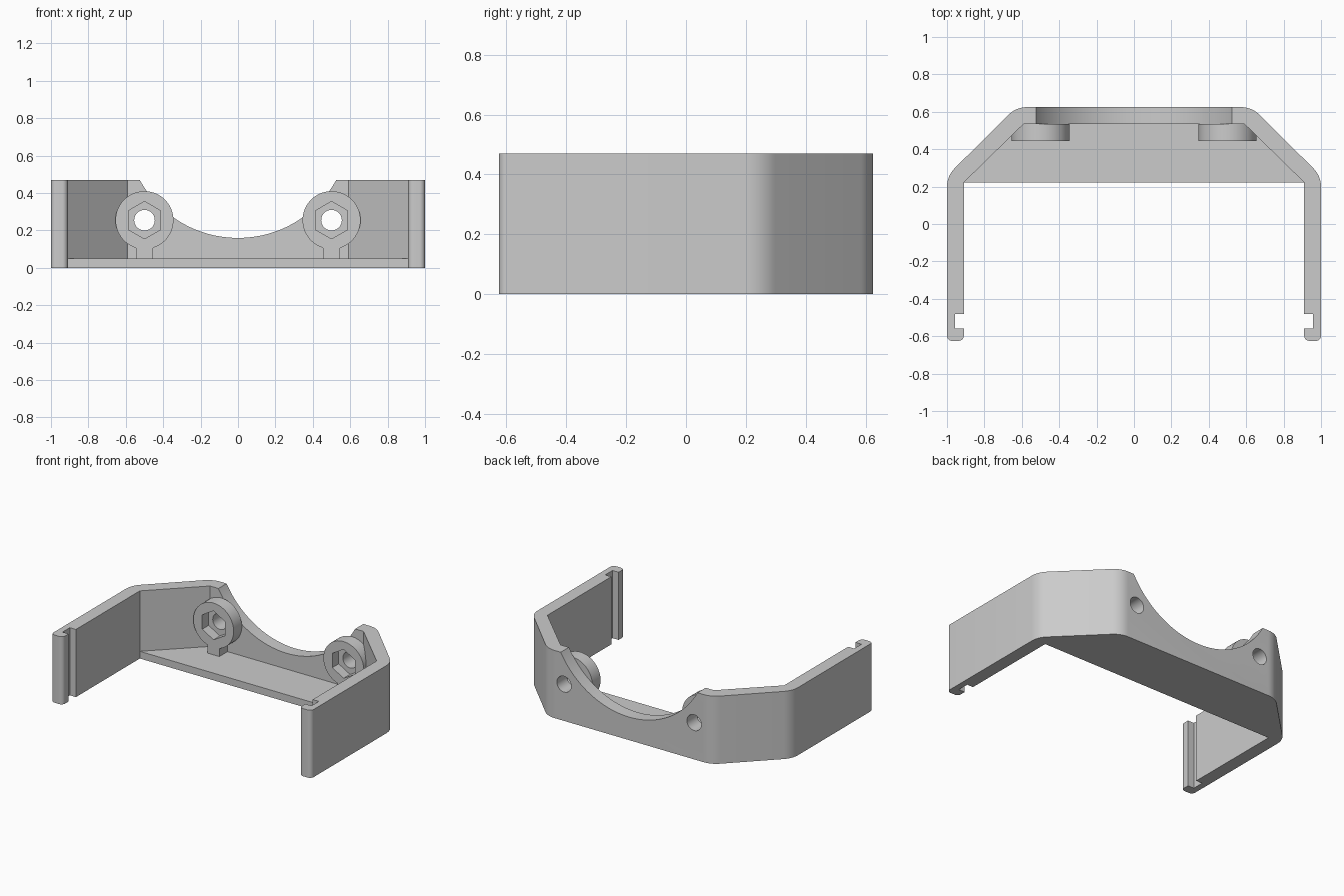
import bpy, bmesh
from math import sin, cos, tan, pi, radians
from mathutils import Vector

cube = bpy.data.objects.get("Cube")
if cube:
    bpy.data.objects.remove(cube, do_unlink=True)

HEIGHT, FLOOR = 0.47, 0.05
BACK_IN, BACK_OUT = 0.535, 0.625
BOSS_FRONT, BOSS_X, BOSS_Z = 0.445, 0.5, 0.255

grey = bpy.data.materials.new("light grey")
grey.use_nodes = True
grey.diffuse_color = (0.6, 0.6, 0.6, 1)
grey.node_tree.nodes["Principled BSDF"].inputs["Base Color"].default_value = (0.6, 0.6, 0.6, 1)


def fillet(corners, steps=8):
    """Round the (x, y, radius) corners of a closed outline."""
    out = []
    for i, (x, y, r) in enumerate(corners):
        p = Vector((x, y))
        if not r:
            out.append(p)
            continue
        a = (Vector(corners[i - 1][:2]) - p).normalized()
        b = (Vector(corners[(i + 1) % len(corners)][:2]) - p).normalized()
        half = a.angle(b) / 2
        inward = (a + b).normalized()
        side = (a - b).normalized()
        centre = p + inward * (r / sin(half))
        spread = pi / 2 - half
        for k in range(steps + 1):
            t = spread * (1 - 2 * k / steps)
            out.append(centre + (side * sin(t) - inward * cos(t)) * r)
    return out


def circle(x, z, r, n, start=0.0):
    return [(x + r * cos(start + 2 * pi * k / n), z + r * sin(start + 2 * pi * k / n))
            for k in range(n)]


def prism(name, outline, lo, hi, axis="z"):
    """Extrude a 2D outline along z, or an x/z outline along y."""
    bm = bmesh.new()
    place = (lambda p, d: (p[0], p[1], d)) if axis == "z" else (lambda p, d: (p[0], d, p[1]))
    face = bm.faces.new([bm.verts.new(place(p, lo)) for p in outline])
    top = bmesh.ops.extrude_face_region(bm, geom=[face])["geom"]
    shift = Vector(place((0, 0), hi - lo))
    bmesh.ops.translate(bm, vec=shift, verts=[v for v in top if isinstance(v, bmesh.types.BMVert)])
    bmesh.ops.recalc_face_normals(bm, faces=bm.faces)
    mesh = bpy.data.meshes.new(name)
    bm.to_mesh(mesh)
    bm.free()
    mesh.materials.append(grey)
    obj = bpy.data.objects.new(name, mesh)
    bpy.context.collection.objects.link(obj)
    return obj


def combine(target, tool, operation):
    mod = target.modifiers.new(operation.lower(), "BOOLEAN")
    mod.operation, mod.solver, mod.object = operation, "EXACT", tool
    bpy.context.view_layer.objects.active = target
    bpy.ops.object.modifier_apply(modifier=mod.name)
    bpy.data.objects.remove(tool, do_unlink=True)


# Bent wall with a snap notch near the tip of each arm
half_outline = [(0.59, BACK_IN, 0), (0.91, 0.222, 0), (0.91, -0.48, 0), (0.957, -0.48, 0),
                (0.957, -0.56, 0), (0.91, -0.56, 0), (0.91, -0.625, 0.028), (1, -0.625, 0.028),
                (1, 0.257, 0.14), (0.63, BACK_OUT, 0.14)]
outline = half_outline + [(-x, y, r) for x, y, r in reversed(half_outline)]
bracket = prism("bracket", fillet(outline), 0, HEIGHT)

# Floor plate across the back
floor = prism("floor", [(-0.95, 0.222), (0.95, 0.222), (0.63, 0.56), (-0.63, 0.56)], 0, FLOOR)
combine(bracket, floor, "UNION")

# Round saddle cut in the back wall
combine(bracket, prism("saddle_cutter", circle(0, 0.76, 0.6, 160), 0.5, 0.8, "y"), "DIFFERENCE")

# Screw bosses with a foot, hex nut pocket and through hole
for x in (-BOSS_X, BOSS_X):
    low = FLOOR - 0.01
    boss = prism("boss", circle(x, BOSS_Z, 0.155, 64), BOSS_FRONT, BACK_IN, "y")
    foot = prism("foot", [(x - 0.045, low), (x + 0.045, low), (x + 0.045, 0.15), (x - 0.045, 0.15)],
                 BOSS_FRONT, BACK_IN, "y")
    combine(boss, foot, "UNION")
    combine(bracket, boss, "UNION")
    hexagon = circle(x, BOSS_Z, 0.1, 6, pi / 2)
    combine(bracket, prism("nut_cutter", hexagon, BOSS_FRONT - 0.1, BOSS_FRONT + 0.07, "y"), "DIFFERENCE")
    hole = circle(x, BOSS_Z, 0.055, 40)
    combine(bracket, prism("hole_cutter", hole, BOSS_FRONT - 0.1, BACK_OUT + 0.1, "y"), "DIFFERENCE")

# Smooth the rounded faces, keep the edges crisp
bpy.ops.object.select_all(action="DESELECT")
bracket.select_set(True)
bpy.context.view_layer.objects.active = bracket
bpy.ops.object.shade_smooth_by_angle(angle=radians(25))
